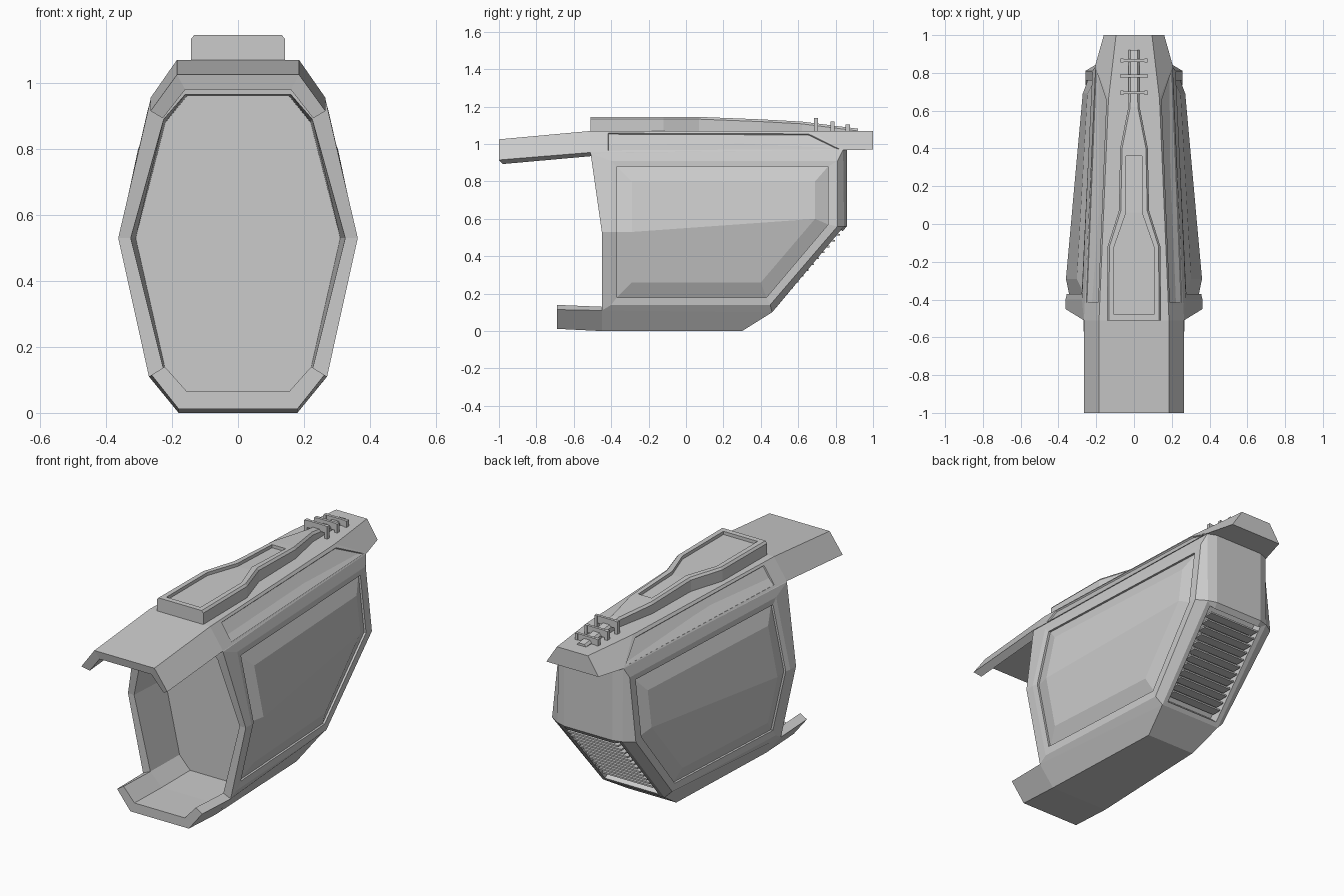
import bpy, bmesh
from mathutils import Vector

if "Cube" in bpy.data.objects:
    bpy.data.objects.remove(bpy.data.objects["Cube"])


def finish(bm, name):
    bmesh.ops.recalc_face_normals(bm, faces=bm.faces[:])
    me = bpy.data.meshes.new(name)
    bm.to_mesh(me)
    bm.free()
    ob = bpy.data.objects.new(name, me)
    bpy.context.collection.objects.link(ob)
    return ob


def box(name, loc, size):
    bm = bmesh.new()
    bmesh.ops.create_cube(bm, size=1)
    for v in bm.verts:
        v.co = Vector(loc) + Vector([v.co[i] * size[i] for i in range(3)])
    return finish(bm, name)


def loft(name, sections, inset_segment=None):
    """Sections are right-half outlines, mirrored into closed rings."""
    bm = bmesh.new()
    rings = []
    for sec in sections:
        pts = sec + [(-x, y, z) for x, y, z in reversed(sec)]
        rings.append([bm.verts.new(p) for p in pts])
    n = len(rings[0])
    panels = []
    for k, (a, b) in enumerate(zip(rings, rings[1:])):
        for i in range(n):
            j = (i + 1) % n
            f = bm.faces.new((a[i], a[j], b[j], b[i]))
            if k == inset_segment and i in (0, n - 2):
                panels.append(f)
    for r in (rings[0], rings[-1]):
        h = n // 2
        for i in range(h - 1):     # end caps as strips
            if n == 8:
                break
            bm.faces.new((r[i], r[i + 1], r[n - 2 - i], r[n - 1 - i]))
        if n == 8:
            for q in ((0, 1, 2, 3), (3, 4, 7, 0), (4, 5, 6, 7)):
                bm.faces.new([r[i] for i in q])
    bmesh.ops.recalc_face_normals(bm, faces=bm.faces[:])
    if panels:
        bmesh.ops.inset_individual(bm, faces=panels, thickness=0.02)
        bmesh.ops.inset_individual(bm, faces=panels, thickness=0.002, depth=-0.008)
    return finish(bm, name)


# Half width of the flank at a given depth and height
def flank(y, z, off=0.0):
    t = (y + 0.45) / 1.25
    crease = 0.53 + 0.03 * t
    return 0.363 - 0.108 * t - (0.235 - 0.125 * t) * abs(z - crease) + off


# Main shell: nested flank outlines, open front cavity, rear grille recess
bm = bmesh.new()
V = {}
outline = [(.265, -.51, .95), (.363, -.45, .53), (.27, -.45, .11),
           (.19, .46, .10), (.20, .845, .56), (.20, .84, .97)]
frame = [(-.40, .91), (-.40, .53), (-.40, .14), (.45, .14), (.81, .56), (.81, .91)]
edge = [(-.37, .88), (-.37, .53), (-.37, .18), (.43, .18), (.76, .57), (.76, .88)]
pillow = [(-.29, .80), (-.29, .53), (-.29, .26), (.40, .26), (.69, .60), (.69, .80)]
rings = [outline]
for pts, off in ((frame, .004), (edge, 0), (edge, -.012), (pillow, .012)):
    rings.append([(flank(y, z, off), y, z) for y, z in pts])
rim_in = [(.16, -.50, .965), (.225, -.50, .89), (.325, -.45, .53), (.225, -.45, .13), (.155, -.45, .06)]
back_in = [(.155, -.2, .96), (.22, -.2, .88), (.31, -.2, .53), (.22, -.2, .13), (.155, -.2, .06)]
extra = {'T': (.18, -.51, 1.05), 'B': (.18, -.45, 0), 'Br': (.15, .30, 0), 'Tr': (.12, .70, 1.03),
         'R0': (.15, .86, .56), 'R1': (.15, .86, .97)}
for s in (1, -1):
    def put(key, p):
        V[key, s] = bm.verts.new((s * p[0], p[1], p[2]))
    for r, ring in enumerate(rings):
        for i, p in enumerate(ring):
            put((r, i), p)
    for i in range(5):
        put(('a', i), rim_in[i])
        put(('b', i), back_in[i])
    for k, p in extra.items():
        put(k, p)
    face = lambda *keys: bm.faces.new([V[k, s] for k in keys])
    for r in range(4):
        for i in range(6):
            j = (i + 1) % 6
            face((r, i), (r, j), (r + 1, j), (r + 1, i))
    face((4, 0), (4, 1), (4, 4), (4, 5))
    face((4, 1), (4, 2), (4, 3), (4, 4))
    rim = ['T', (0, 0), (0, 1), (0, 2), 'B']
    for i in range(4):
        face(rim[i], rim[i + 1], ('a', i + 1), ('a', i))
        face(('a', i), ('a', i + 1), ('b', i + 1), ('b', i))
    face('B', (0, 2), (0, 3), 'Br')
    face('T', (0, 0), (0, 5), 'Tr')
    face((0, 4), 'R0', 'R1', (0, 5))
    face('Tr', (0, 5), 'R1')


def span(*keys):
    return bm.faces.new([V[k, 1] for k in keys] + [V[k, -1] for k in reversed(keys)])


for pair in (('T', ('a', 0)), ('B', ('a', 4)), (('a', 0), ('b', 0)), (('a', 4), ('b', 4)),
             ('B', 'Br'), ('Br', (0, 3)), ('T', 'Tr'), ('Tr', 'R1'), ('R0', 'R1')):
    span(*pair)
span(*[('b', i) for i in range(5)])
grille = span((0, 3), (0, 4), 'R0')
bmesh.ops.recalc_face_normals(bm, faces=bm.faces[:])
bmesh.ops.inset_region(bm, faces=[grille], thickness=.035)
bmesh.ops.inset_region(bm, faces=[grille], thickness=.001, depth=-.06)
finish(bm, "main_shell")

# Rear grille slats
for i in range(12):
    t = (i + .5) / 12
    box("grille_slat", (0, .475 + .335 * t, .155 + .375 * t), (.315, .055, .009))

# Roof with front visor and tail, inset strips along its slopes
loft("roof_visor", [
    [(.185, -1, 1.025), (.265, -1, .915), (.228, -.98, .893), (.16, -.99, .98)],
    [(.185, -.51, 1.07), (.265, -.51, .955), (.226, -.51, .935), (.16, -.51, 1.01)],
    [(.182, -.43, 1.07), (.261, -.43, .955), (.222, -.43, .95), (.158, -.43, 1.01)],
    [(.135, .66, 1.07), (.205, .84, .968), (.16, .84, .968), (.10, .84, .968)],
    [(.095, 1, 1.07), (.16, 1, .97), (.12, 1, .97), (.06, 1, .97)]], inset_segment=2)

# Chin lip
loft("chin_lip", [
    [(.18, -.69, .012), (.262, -.69, .115), (.222, -.69, .14), (.155, -.69, .065)],
    [(.18, -.45, 0), (.27, -.45, .11), (.225, -.45, .13), (.155, -.45, .06)]])

# Raised ridge narrowing toward the rear, with a recessed panel
ridge = loft("roof_ridge", [
    [(w, y, 1.05), (w, y, z - .012), (w - .01, y, z)] for w, y, z in (
        (.143, -.51, 1.145), (.14, -.12, 1.145), (.08, .07, 1.145),
        (.073, .40, 1.132), (.03, .62, 1.12), (.028, .92, 1.082))])
cutter = loft("ridge_cutter", [
    [(w, y, z - .018), (w, y, 1.17), (w / 2, y, 1.17)] for w, y, z in (
        (.105, -.48, 1.145), (.105, -.12, 1.145), (.042, .06, 1.145), (.042, .36, 1.134))])
cutter.hide_render = True
cutter.hide_viewport = True
cut = ridge.modifiers.new("recess", 'BOOLEAN')
cut.operation = 'DIFFERENCE'
cut.solver = 'EXACT'
cut.object = cutter

# Clips across the ridge neck
for y, top in ((.695, 1.14), (.783, 1.12), (.865, 1.105)):
    box("clip_bar", (0, y, top - .02), (.13, .015, .04))
    for s in (1, -1):
        box("clip_foot", (s * .063, y, (1.065 + top) / 2), (.016, .022, top - 1.065))
